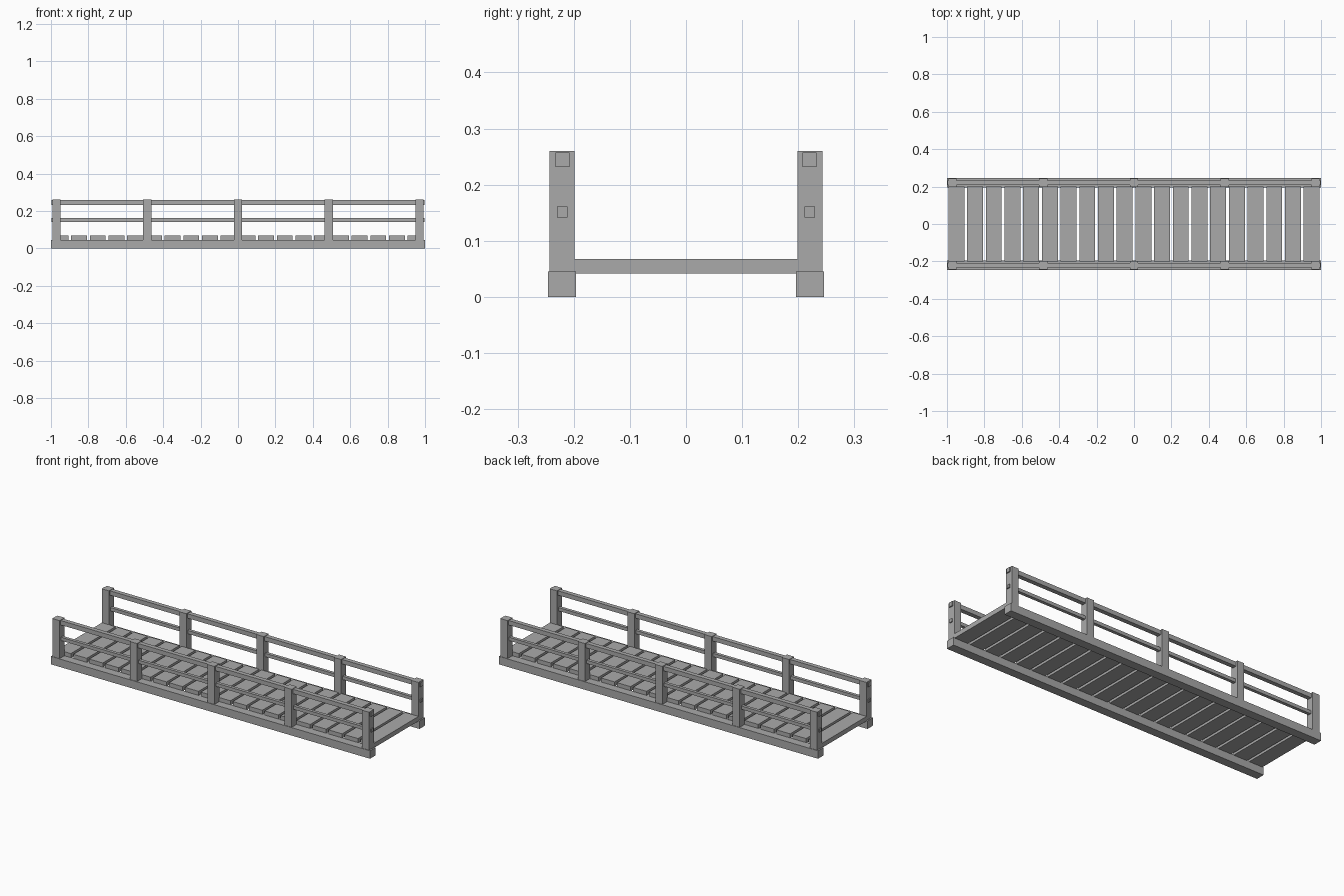
import bpy
import bmesh

if "Cube" in bpy.data.objects:
    bpy.data.objects.remove(bpy.data.objects["Cube"])

grey = bpy.data.materials.new("plain grey")
grey.diffuse_color = (0.4, 0.4, 0.4, 1)
grey.use_nodes = True
grey.node_tree.nodes["Principled BSDF"].inputs["Base Color"].default_value = grey.diffuse_color


def box(name, x, y, z):
    """Box from (min, max) ranges on each axis."""
    bm = bmesh.new()
    bmesh.ops.create_cube(bm, size=1)
    for v in bm.verts:
        v.co = [r[0] if c < 0 else r[1] for c, r in zip(v.co, (x, y, z))]
    mesh = bpy.data.meshes.new(name)
    bm.to_mesh(mesh)
    bm.free()
    mesh.materials.append(grey)
    obj = bpy.data.objects.new(name, mesh)
    bpy.context.collection.objects.link(obj)
    return obj


# Deck planks with small gaps
for i in range(20):
    cx = -0.95 + 0.1 * i
    box(f"deck_plank_{i + 1}", (cx - 0.0425, cx + 0.0425), (-0.2, 0.2), (0.042, 0.068))

for side, s in (("front", -1), ("back", 1)):
    def span(center, half):
        return (s * center - half, s * center + half)

    # Long side beam
    box(f"{side}_beam", (-1, 1), span(0.221, 0.025), (0, 0.045))

    # Railing posts
    for i in range(5):
        cx = -0.97 + 0.485 * i
        box(f"{side}_post_{i + 1}", (cx - 0.022, cx + 0.022), span(0.221, 0.022), (0.04, 0.26))

    # Handrail and thinner middle rail
    box(f"{side}_handrail", (-0.998, 0.998), span(0.2205, 0.0125), (0.232, 0.257))
    box(f"{side}_middle_rail", (-0.998, 0.998), span(0.2205, 0.009), (0.142, 0.161))
